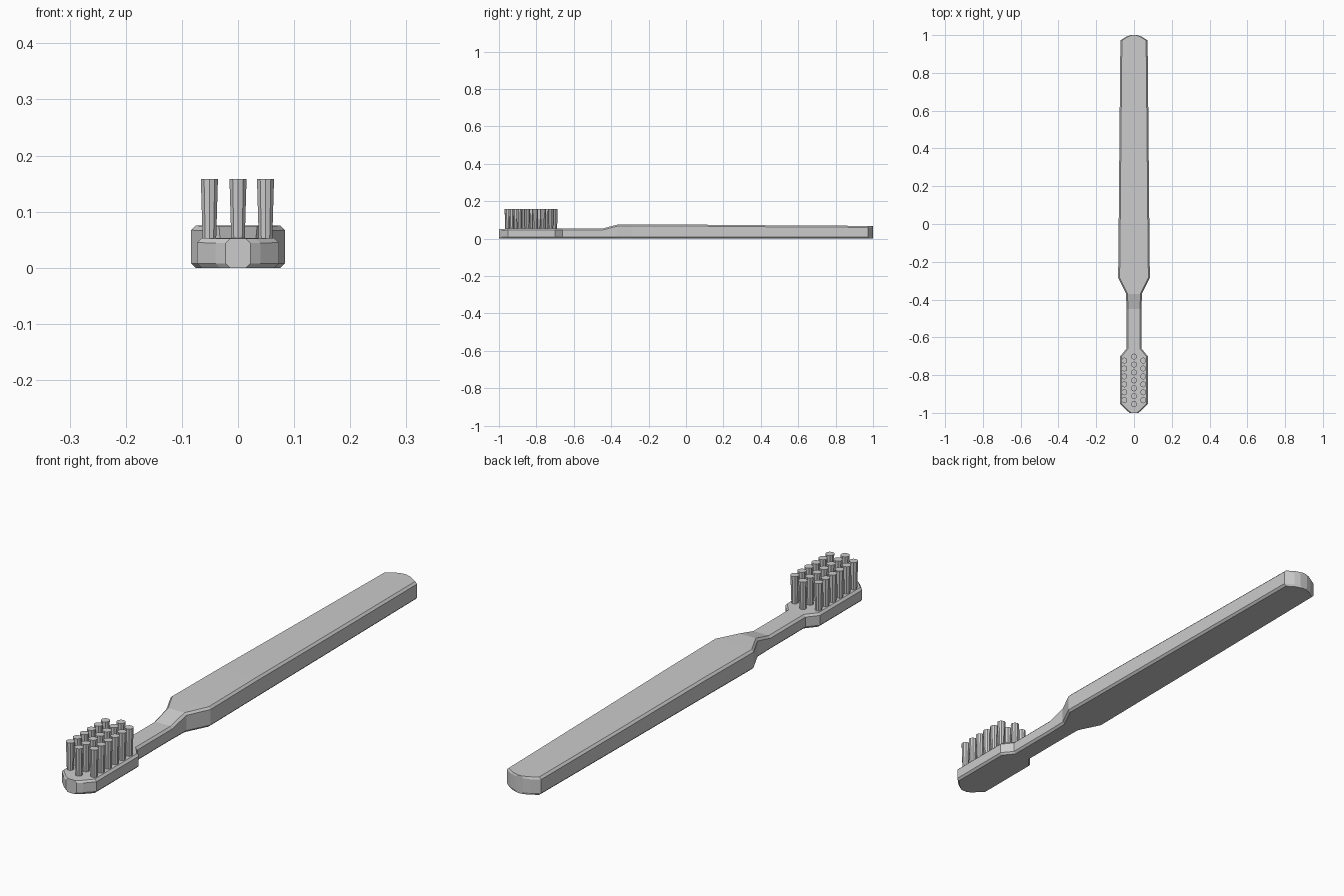
import bpy, bmesh, math

if "Cube" in bpy.data.objects:
    bpy.data.objects.remove(bpy.data.objects["Cube"])


def make_object(name, bm):
    bmesh.ops.recalc_face_normals(bm, faces=bm.faces)
    mesh = bpy.data.meshes.new(name)
    bm.to_mesh(mesh)
    bm.free()
    ob = bpy.data.objects.new(name, mesh)
    bpy.context.collection.objects.link(ob)
    return ob


# Handle, neck and head: stations of (y, half width, top height)
stations = [
    (-1.0, 0.022, 0.052), (-0.987, 0.04, 0.052), (-0.953, 0.073, 0.053),
    (-0.70, 0.073, 0.053), (-0.66, 0.04, 0.053), (-0.45, 0.04, 0.053),
    (-0.37, 0.042, 0.074), (-0.285, 0.084, 0.075), (0.0, 0.081, 0.075),
    (0.46, 0.077, 0.071), (0.972, 0.072, 0.068), (0.992, 0.04, 0.068),
    (1.0, 0.015, 0.068),
]
chamfer = 0.008

bm = bmesh.new()
rings = []
for y, w, top in stations:
    c = chamfer
    half = [(w - c, 0), (w, c), (w, top - c), (w - c, top)]
    section = half + [(-x, z) for x, z in reversed(half)]
    rings.append([bm.verts.new((x, y, z)) for x, z in section])
for a, b in zip(rings, rings[1:]):
    for i in range(8):
        j = (i + 1) % 8
        bm.faces.new((a[i], a[j], b[j], b[i]))
bm.faces.new(rings[0])
bm.faces.new(rings[-1])
make_object("brush_body", bm)


# Bristle tufts: flared pegs in three staggered columns
def tuft(name, x, y, sides=10, z0=0.045, z1=0.158):
    bm = bmesh.new()
    bmesh.ops.create_cone(bm, cap_ends=True, segments=sides,
                          radius1=0.0125, radius2=0.016, depth=z1 - z0)
    bmesh.ops.translate(bm, vec=(x, y, (z0 + z1) / 2), verts=bm.verts)
    make_object(name, bm)


pitch = 0.042
for label, x, start, count in (("left", -0.051, -0.933, 6),
                               ("middle", 0.0, -0.954, 7),
                               ("right", 0.049, -0.933, 6)):
    for i in range(count):
        tuft(f"bristle_tuft_{label}_{i + 1}", x, start + i * pitch)
